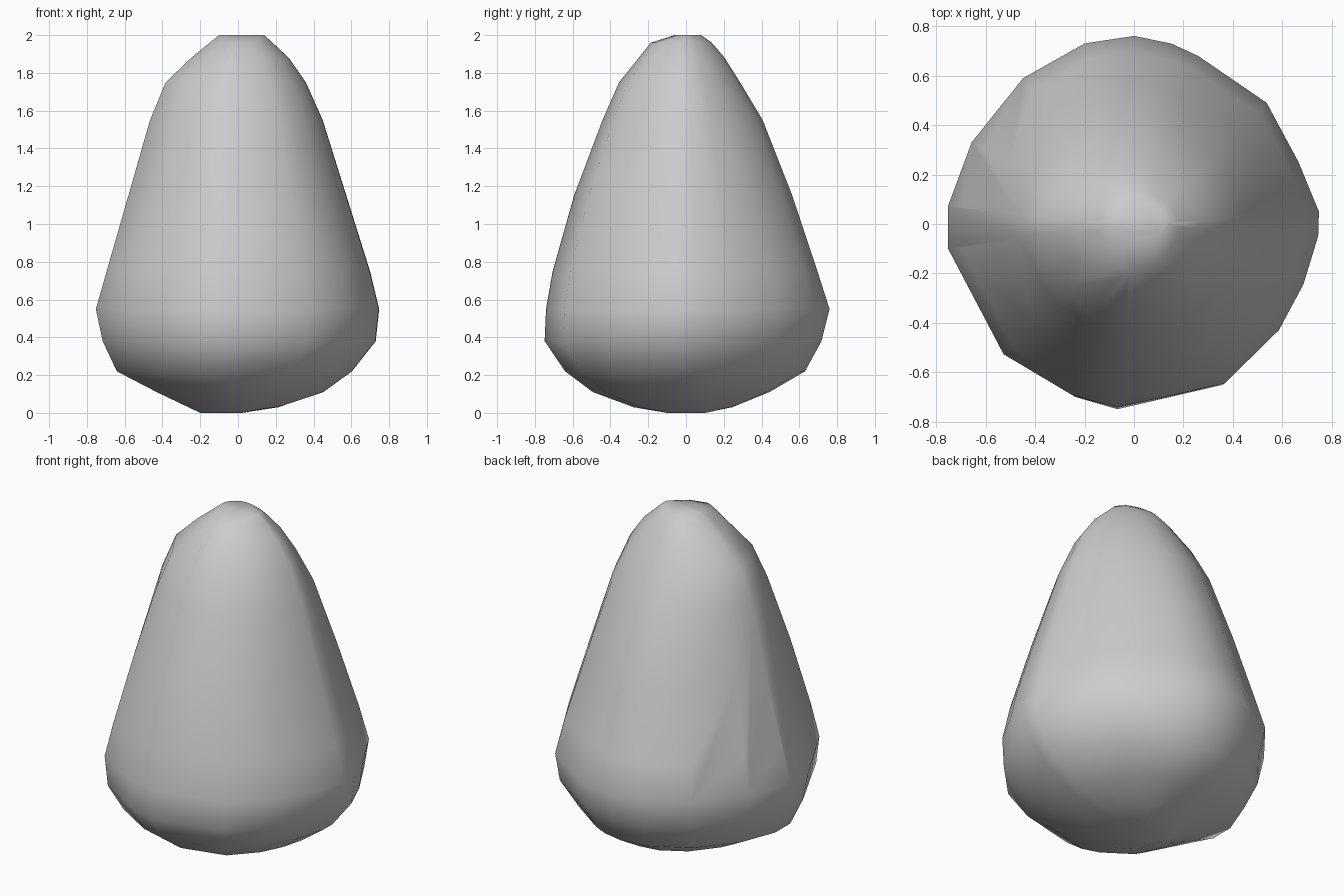
import bpy, bmesh

if "Cube" in bpy.data.objects:
    bpy.data.objects.remove(bpy.data.objects["Cube"])

# Silhouette extents by height: (z, distance from the axis)
LEFT = [(0, .2), (.11, .43), (.24, .68), (.535, .757), (1.57, .46), (1.78, .37), (2, .1)]
RIGHT = [(0, .02), (.04, .28), (.1, .44), (.28, .69), (.36, .73), (.5, .753), (.6, .75),
         (1.68, .41), (1.88, .27), (2, .14)]
FRONT = [(0, .1), (.02, .25), (.12, .52), (.19, .62), (.4, .762), (.7, .72), (1.23, .57),
         (1.73, .37), (1.98, .17), (2, .06)]
BACK = [(0, .1), (.02, .22), (.13, .49), (.22, .63), (.35, .71), (.55, .76), (1.05, .6),
        (1.51, .43), (1.86, .22), (1.95, .15), (2, .08)]

# Widest cross-section seen from above
OUTLINE = [(0, .76), (.15, .73), (.26, .68), (.54, .49), (.67, .25), (.753, .05), (.75, -.05),
           (.69, -.25), (.59, -.44), (.37, -.66), (-.07, -.76), (-.25, -.71), (-.53, -.54),
           (-.757, -.1), (-.757, .07), (-.66, .33), (-.45, .59), (-.2, .73)]


def extent(table, z):
    for (z0, r0), (z1, r1) in zip(table, table[1:]):
        if z <= z1:
            return r0 + (r1 - r0) * (z - z0) / (z1 - z0)
    return table[-1][1]


# Faceted pear-shaped stone: scaled outline rings wrapped in a convex hull
bm = bmesh.new()
for z in (0, .03, .11, .22, .38, .55, .75, 1.15, 1.55, 1.75, 1.88, 1.96, 2):
    for x, y in OUTLINE:
        sx = extent(RIGHT if x > 0 else LEFT, z) / .757
        sy = extent(BACK if y > 0 else FRONT, z) / .76
        bm.verts.new((x * sx, y * sy, z))
hull = bmesh.ops.convex_hull(bm, input=bm.verts[:])
unused = {v for v in hull["geom_interior"] + hull["geom_unused"]
          if isinstance(v, bmesh.types.BMVert)}
bmesh.ops.delete(bm, geom=list(unused), context='VERTS')
bmesh.ops.recalc_face_normals(bm, faces=bm.faces[:])
for f in bm.faces:
    f.smooth = True

mesh = bpy.data.meshes.new("stone")
bm.to_mesh(mesh)
bm.free()
stone = bpy.data.objects.new("stone", mesh)
bpy.context.collection.objects.link(stone)
